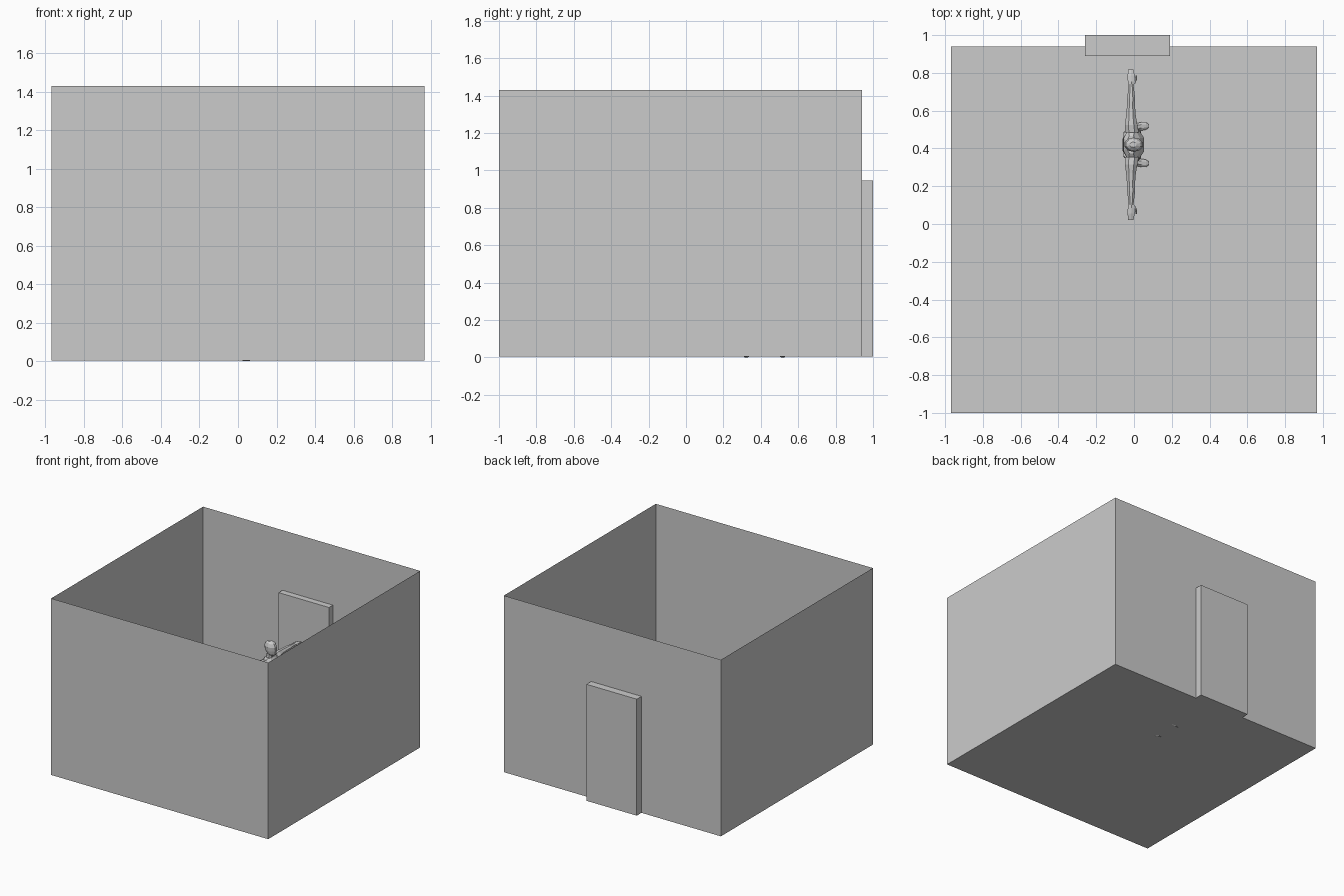
import bpy, bmesh, math

FIG_Y = 0.42   # figure stands off-centre in the room
FLOOR = 0.004


def add_object(name, bm, loc=(0, 0, 0)):
    me = bpy.data.meshes.new(name)
    bm.to_mesh(me)
    bm.free()
    ob = bpy.data.objects.new(name, me)
    ob.location = loc
    bpy.context.collection.objects.link(ob)
    return ob


def box(name, x0, x1, y0, y1, z0, z1, open_top=False):
    bm = bmesh.new()
    bmesh.ops.create_cube(bm, size=1)
    for v in bm.verts:
        v.co = ((x0, x1)[v.co.x > 0], (y0, y1)[v.co.y > 0], (z0, z1)[v.co.z > 0])
    if open_top:
        top = [f for f in bm.faces if all(v.co.z > z1 - 1e-4 for v in f.verts)]
        bmesh.ops.delete(bm, geom=top, context='FACES_ONLY')
    return add_object(name, bm)


def loft(name, axis, rings, sides=8, mirror=False):
    """Rings are (x, y, z, a, b): centre and two radii across the given axis."""
    bm = bmesh.new()
    loops = []
    for x, y, z, a, b in rings:
        loop = []
        for i in range(sides):
            t = 2 * math.pi * (i + 0.5) / sides
            c, s = a * math.cos(t), b * math.sin(t)
            off = {'x': (0, c, s), 'y': (c, 0, s), 'z': (c, s, 0)}[axis]
            loop.append(bm.verts.new((x + off[0], y + off[1], z + off[2])))
        loops.append(loop)
    for p, q in zip(loops, loops[1:]):
        for i in range(sides):
            j = (i + 1) % sides
            bm.faces.new((p[i], p[j], q[j], q[i]))
    bm.faces.new(loops[0][::-1])
    bm.faces.new(loops[-1])
    bmesh.ops.recalc_face_normals(bm, faces=bm.faces)
    ob = add_object(name, bm, (0, FIG_Y, 0))
    if mirror:
        m = ob.modifiers.new("Mirror", 'MIRROR')
        m.use_axis = (False, True, False)
    return ob


# Room shell without ceiling, and the door slab through its back wall
box("room", -0.97, 0.97, -1.0, 0.94, FLOOR, 1.43, open_top=True)
box("door", -0.26, 0.19, 0.89, 1.0, FLOOR, 0.945)

# Torso: crotch, hips, waist, chest, shoulders
loft("torso", 'z', [
    (-0.008, 0, 0.37, 0.035, 0.035), (-0.010, 0, 0.40, 0.056, 0.080),
    (-0.006, 0, 0.44, 0.052, 0.078), (0.000, 0, 0.50, 0.044, 0.062),
    (0.000, 0, 0.56, 0.054, 0.076), (-0.002, 0, 0.61, 0.060, 0.092),
    (-0.012, 0, 0.65, 0.046, 0.092), (-0.014, 0, 0.675, 0.028, 0.050)])

# Neck and faceted head
loft("neck", 'z', [(-0.014, 0, 0.66, 0.026, 0.030), (-0.008, 0, 0.715, 0.022, 0.022)])
loft("head", 'z', [
    (0.012, 0, 0.692, 0.018, 0.014), (0.006, 0, 0.708, 0.038, 0.028),
    (0.000, 0, 0.735, 0.049, 0.035), (-0.002, 0, 0.765, 0.051, 0.038),
    (-0.004, 0, 0.790, 0.040, 0.030), (-0.005, 0, 0.803, 0.018, 0.014)], sides=10)

# Outstretched arms, hands and thumbs
loft("arm", 'y', [
    (-0.012, 0.065, 0.638, 0.040, 0.038), (-0.015, 0.105, 0.647, 0.036, 0.034),
    (-0.016, 0.150, 0.648, 0.028, 0.027), (-0.016, 0.205, 0.648, 0.023, 0.023),
    (-0.015, 0.245, 0.648, 0.023, 0.022), (-0.015, 0.320, 0.648, 0.013, 0.014)],
    mirror=True)
loft("hand", 'y', [
    (-0.015, 0.310, 0.648, 0.014, 0.013), (-0.013, 0.335, 0.648, 0.023, 0.012),
    (-0.015, 0.365, 0.646, 0.022, 0.011), (-0.017, 0.398, 0.641, 0.016, 0.007)],
    sides=6, mirror=True)
loft("thumb", 'y', [
    (0.000, 0.325, 0.646, 0.008, 0.008), (0.010, 0.345, 0.643, 0.007, 0.007),
    (0.012, 0.366, 0.639, 0.004, 0.005)], sides=6, mirror=True)

# Slightly spread legs and feet pointing towards +x
loft("leg", 'z', [
    (-0.010, 0.044, 0.420, 0.050, 0.040), (-0.008, 0.050, 0.370, 0.050, 0.044),
    (-0.005, 0.060, 0.300, 0.043, 0.037), (0.000, 0.069, 0.220, 0.032, 0.028),
    (-0.008, 0.075, 0.165, 0.034, 0.029), (-0.014, 0.082, 0.100, 0.026, 0.022),
    (-0.018, 0.089, 0.045, 0.019, 0.016), (-0.018, 0.090, 0.020, 0.021, 0.017)],
    mirror=True)
loft("foot", 'x', [
    (-0.046, 0.088, 0.019, 0.012, 0.012), (-0.034, 0.088, 0.024, 0.018, 0.020),
    (0.000, 0.092, 0.026, 0.019, 0.022), (0.040, 0.097, 0.016, 0.024, 0.017),
    (0.064, 0.099, 0.013, 0.021, 0.011), (0.077, 0.099, 0.011, 0.011, 0.006)],
    mirror=True)
